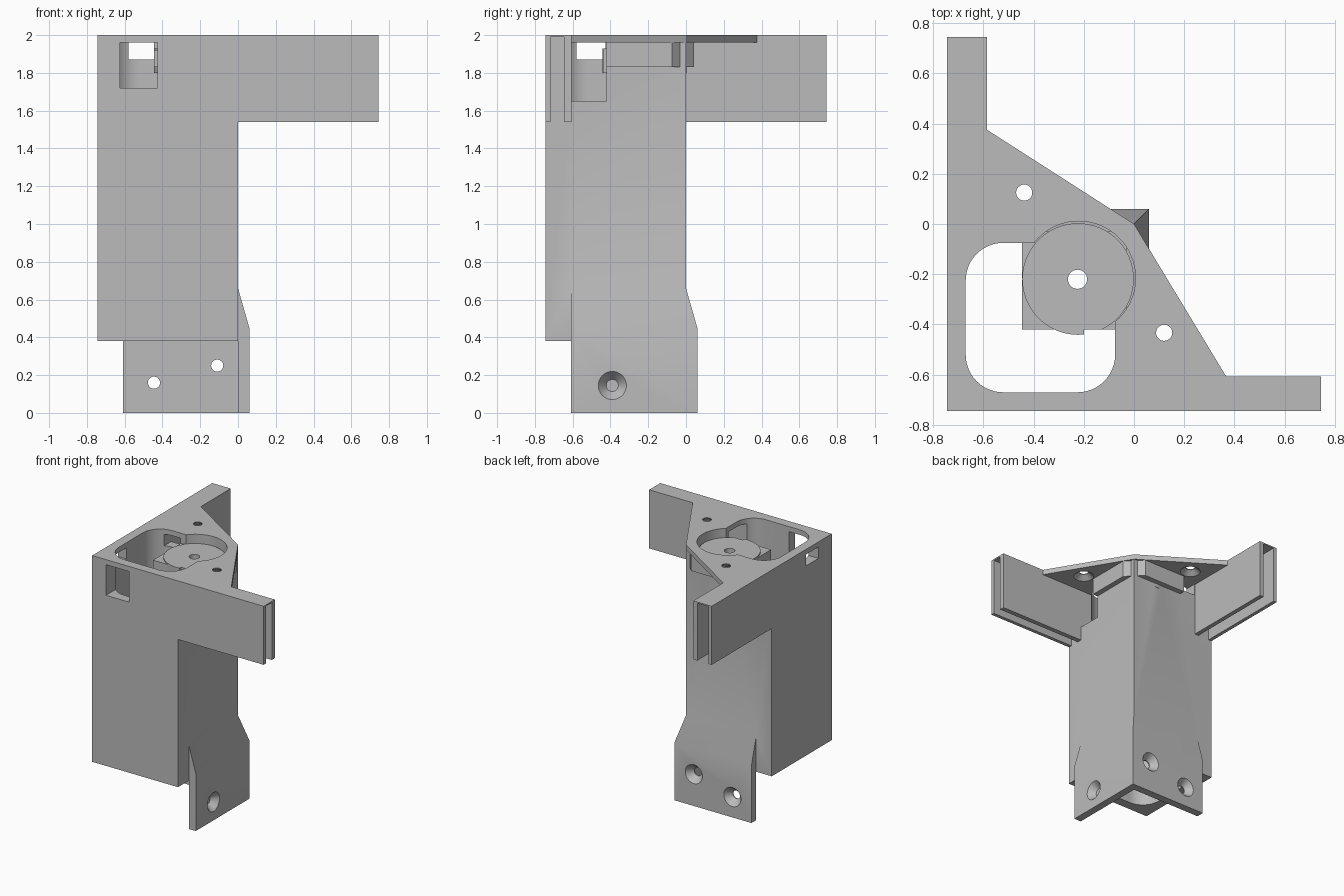
import bpy, bmesh, math
from mathutils import Matrix, Vector

if "Cube" in bpy.data.objects:
    bpy.data.objects.remove(bpy.data.objects["Cube"])

grey = bpy.data.materials.new("plain_grey")
grey.use_nodes = True
grey.diffuse_color = (0.5, 0.5, 0.5, 1)
grey.node_tree.nodes["Principled BSDF"].inputs["Base Color"].default_value = (0.5, 0.5, 0.5, 1)


def make(name, bm):
    bmesh.ops.recalc_face_normals(bm, faces=bm.faces)
    mesh = bpy.data.meshes.new(name)
    bm.to_mesh(mesh)
    bm.free()
    mesh.materials.append(grey)
    ob = bpy.data.objects.new(name, mesh)
    bpy.context.scene.collection.objects.link(ob)
    return ob


def loft(name, levels):
    """Solid through matching outlines, each given as (z, points)."""
    bm = bmesh.new()
    rings = [[bm.verts.new((x, y, z)) for x, y in pts] for z, pts in levels]
    n = len(rings[0])
    for low, high in zip(rings, rings[1:]):
        for i in range(n):
            j = (i + 1) % n
            bm.faces.new((low[i], low[j], high[j], high[i]))
    bm.faces.new(rings[0])
    bm.faces.new(rings[-1])
    return make(name, bm)


def rect(x0, x1, y0, y1):
    return [(x0, y0), (x1, y0), (x1, y1), (x0, y1)]


def prism(name, pts, z0, z1):
    return loft(name, [(z0, pts), (z1, pts)])


def box(name, x0, x1, y0, y1, z0, z1):
    return prism(name, rect(x0, x1, y0, y1), z0, z1)


def cone(name, start, end, r0, r1):
    """Round solid from start to end, with a radius at each end."""
    a, b = Vector(start), Vector(end)
    turn = (b - a).to_track_quat('Z', 'Y').to_matrix().to_4x4()
    bm = bmesh.new()
    bmesh.ops.create_cone(bm, cap_ends=True, segments=64, radius1=r0, radius2=r1,
                          depth=(b - a).length,
                          matrix=Matrix.Translation((a + b) / 2) @ turn)
    return make(name, bm)


def combine(target, tool, operation):
    mod = target.modifiers.new(operation, 'BOOLEAN')
    mod.object, mod.operation, mod.solver = tool, operation, 'EXACT'
    deps = bpy.context.evaluated_depsgraph_get()
    result = bpy.data.meshes.new_from_object(target.evaluated_get(deps))
    target.modifiers.clear()
    target.data = result
    bpy.data.objects.remove(tool)


def add(tool):
    combine(bracket, tool, 'UNION')


def cut(tool):
    combine(bracket, tool, 'DIFFERENCE')


def screw_hole(point, direction, depth):
    """Through hole that widens towards the given outer point."""
    p, d = Vector(point), Vector(direction)
    cut(cone("hole", p + d * 0.02, p - d * (depth + 0.03), 0.032, 0.032))
    cut(cone("countersink", p + d * 0.002, p - d * depth * 0.85, 0.076, 0.032))


E = 0.745      # outer face
TOP = 2.0

# Tall corner column with flared foot flanges
bracket = box("corner_bracket", -E, 0, -E, 0, 0.38, TOP)
wide, narrow = rect(-0.61, 0.06, -0.61, 0.06), rect(-0.61, 0, -0.61, 0)
foot = loft("foot", [(0, wide), (0.45, wide), (0.66, narrow)])
combine(foot, box("foot_gap", -0.8, 0, -0.8, 0, -0.1, 0.38), 'DIFFERENCE')
add(foot)

# Two arms and the thin bracing plate between them
add(box("side_arm", -0.1, E, -E, -0.607, 1.54, TOP))
add(box("back_arm", -E, -0.585, -0.1, E, 1.54, TOP))
add(prism("brace", [(-0.7, -0.7), (0.367, -0.7), (0.367, -0.607), (0, 0),
                    (-0.585, 0.375), (-0.7, 0.375)], 1.96, TOP))

# Chamfered bulge behind the round seat
add(prism("bulge", [(-0.3, -0.42), (0.042, -0.42), (0.042, -0.075),
                    (-0.075, 0.042), (-0.445, 0.042), (-0.445, -0.3)], 1.83, 1.97))

# Rounded square shaft through the column
outline = []
for cx, cy, start in ((-0.225, -0.225, 0), (-0.52, -0.225, 90),
                      (-0.52, -0.52, 180), (-0.225, -0.52, 270)):
    for k in range(13):
        a = math.radians(start + k * 7.5)
        outline.append((cx + 0.15 * math.cos(a), cy + 0.15 * math.sin(a)))
cut(prism("shaft", outline, 0.2, 2.1))

# Round recess, its corner support and the raised seat
cut(cone("recess", (-0.22, -0.215, 1.84), (-0.22, -0.215, 2.1), 0.226, 0.226))
support = box("seat_support", -0.445, -0.03, -0.42, -0.03, 1.83, 1.92)
add(support)
seat = cone("round_seat", (-0.223, -0.219, 1.8), (-0.223, -0.219, 1.93), 0.222, 0.222)
add(seat)
cut(cone("bore", (-0.225, -0.22, 1.7), (-0.225, -0.22, 2.1), 0.038, 0.038))

# Slots along the arms, open at the bottom and the end
cut(box("side_slot", 0, 0.8, -0.717, -0.645, 1.5, 1.99))
cut(box("back_slot", -0.717, -0.62, 0, 0.8, 1.5, 1.99))

# Windows in the four walls
cut(box("front_window", -0.625, -0.425, -0.8, -0.55, 1.72, 1.96))
cut(box("side_window", -0.2, 0.05, -0.607, -0.42, 1.65, 1.96))
cut(box("outer_window", -0.8, -0.6, -0.58, -0.425, 1.87, 1.96))
cut(box("back_window", -0.58, -0.445, -0.15, 0.05, 1.87, 1.96))

# Countersunk screw holes in the flanges and the brace
screw_hole((-0.445, 0.06, 0.16), (0, 1, 0), 0.06)
screw_hole((-0.11, 0.06, 0.25), (0, 1, 0), 0.06)
screw_hole((0.06, -0.39, 0.145), (1, 0, 0), 0.06)
screw_hole((-0.437, 0.125, 1.96), (0, 0, -1), 0.04)
screw_hole((0.12, -0.433, 1.96), (0, 0, -1), 0.04)

bpy.ops.object.select_all(action='DESELECT')
bracket.select_set(True)
bpy.context.view_layer.objects.active = bracket
bpy.ops.object.shade_smooth_by_angle(angle=math.radians(20))
